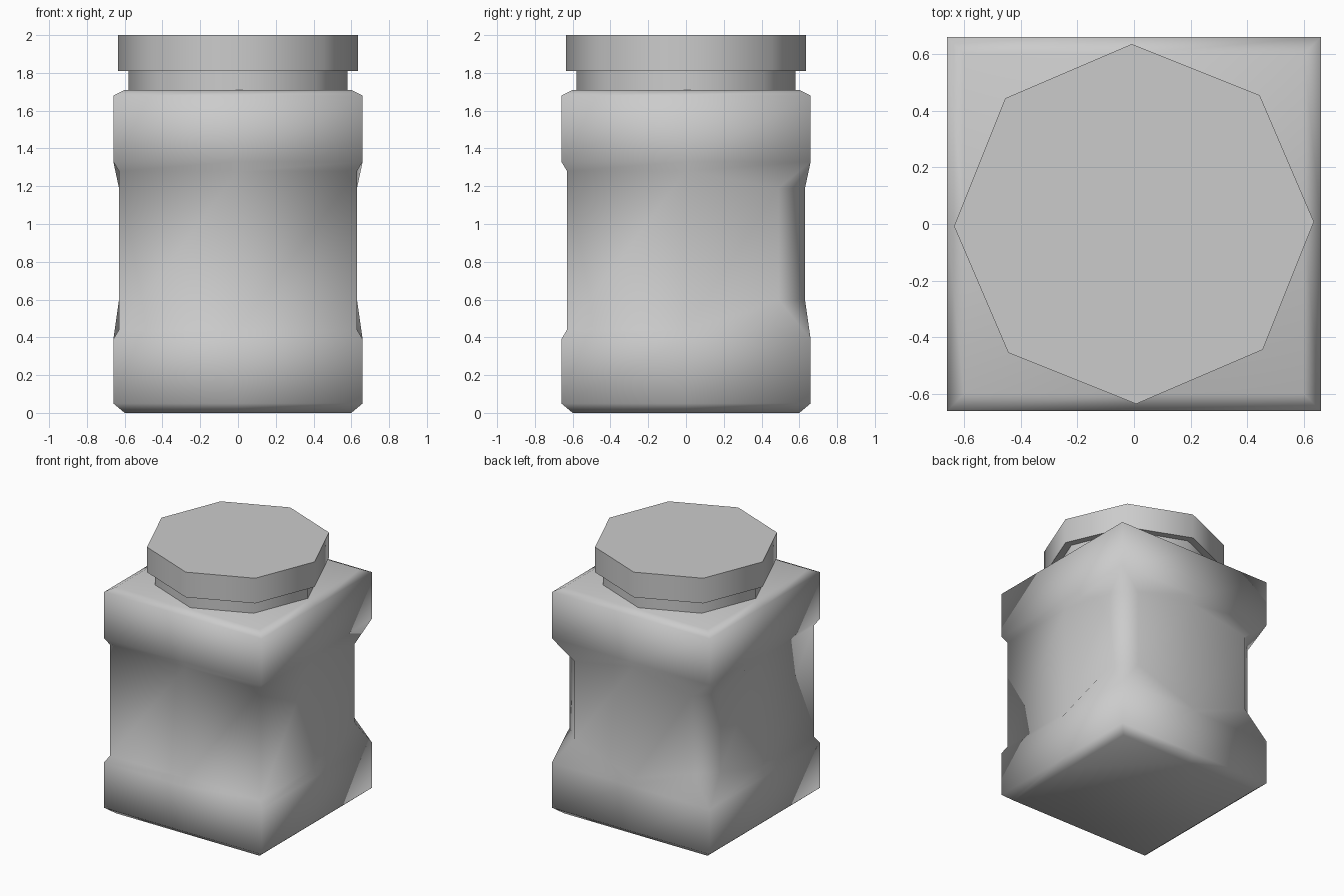
import bpy
import bmesh
import math

cube = bpy.data.objects.get("Cube")
if cube:
    bpy.data.objects.remove(cube, do_unlink=True)

# One grey for the whole jar
grey = bpy.data.materials.new("matte_grey")
grey.use_nodes = True
colour = (0.6, 0.6, 0.6, 1)
grey.diffuse_color = colour
grey.node_tree.nodes["Principled BSDF"].inputs["Base Color"].default_value = colour


def loft(rings, name, angle):
    """Skin a stack of equal rings, cap both ends and merge coincident points."""
    bm = bmesh.new()
    loops = [[bm.verts.new(p) for p in ring] for ring in rings]
    count = len(rings[0])
    for low, high in zip(loops, loops[1:]):
        for i in range(count):
            j = (i + 1) % count
            bm.faces.new((low[i], low[j], high[j], high[i]))
    bm.faces.new(loops[0][::-1])
    bm.faces.new(loops[-1])
    bmesh.ops.remove_doubles(bm, verts=bm.verts, dist=0.0001)
    bmesh.ops.recalc_face_normals(bm, faces=bm.faces)
    mesh = bpy.data.meshes.new(name)
    bm.to_mesh(mesh)
    bm.free()
    mesh.materials.append(grey)
    obj = bpy.data.objects.new(name, mesh)
    bpy.context.collection.objects.link(obj)
    bpy.ops.object.select_all(action="DESELECT")
    obj.select_set(True)
    bpy.context.view_layer.objects.active = obj
    bpy.ops.object.shade_smooth_by_angle(angle=math.radians(angle))


def body_ring(half, z, cut=0, cut_z=0):
    """Square ring with side centres; the rear corners may be chamfered by cut."""
    h, k = half, half - cut
    grip_z = cut_z if cut else z
    right = [(0, -h, z), (h, -h, z), (h, 0, z), (h, k, grip_z), (k, h, grip_z), (0, h, z)]
    left = [(-x, y, level) for x, y, level in right[-2:0:-1]]
    return right + left


def octagon(radius, z):
    angles = [math.radians(45 * i + 0.7) for i in range(8)]
    return [(radius * math.cos(a), radius * math.sin(a), z) for a in angles]


# Body: wide bands, recessed waist, finger grips at the rear corners
loft([
    body_ring(0.60, 0),
    body_ring(0.66, 0.05),
    body_ring(0.66, 0.39),
    body_ring(0.63, 0.44, cut=0.14, cut_z=0.60),
    body_ring(0.63, 1.28, cut=0.14, cut_z=1.19),
    body_ring(0.66, 1.33),
    body_ring(0.66, 1.68),
    body_ring(0.60, 1.71),
], "jar_body", 80)

# Neck and lid
loft([octagon(0.58, 1.705), octagon(0.58, 1.815)], "jar_neck", 50)
loft([octagon(0.635, 1.81), octagon(0.635, 2.0)], "jar_lid", 50)
